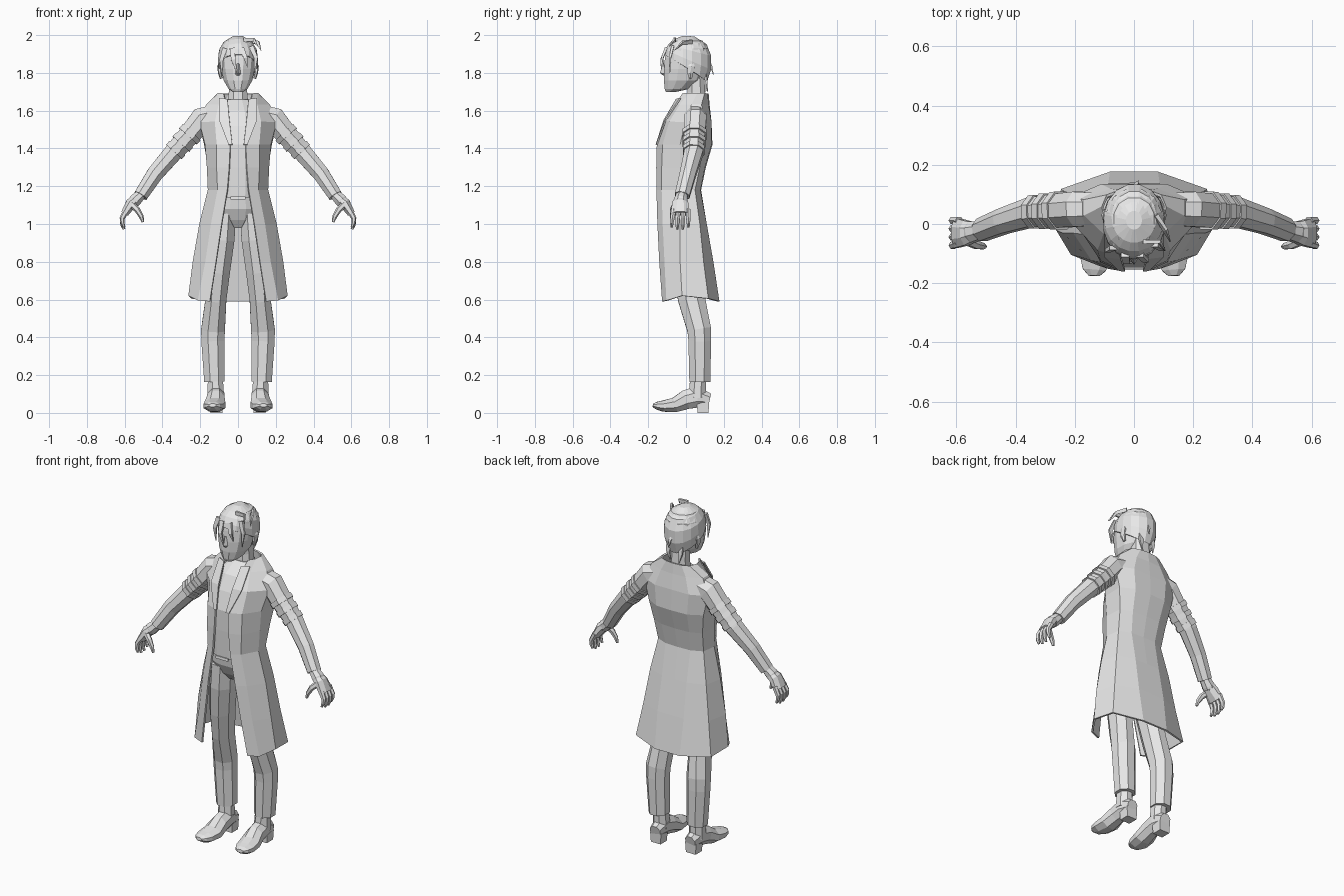
import bpy, bmesh, math
from mathutils import Vector

grey = bpy.data.materials.new("plain_grey")
grey.diffuse_color = (0.8, 0.8, 0.8, 1)


def loft(name, rings, closed=True, caps=True, mirror=False, thick=0):
    """Skin a list of equal-length point rings."""
    bm = bmesh.new()
    vs = [[bm.verts.new(p) for p in r] for r in rings]
    n = len(rings[0])
    for a, b in zip(vs, vs[1:]):
        for i in range(n if closed else n - 1):
            j = (i + 1) % n
            bm.faces.new((a[i], a[j], b[j], b[i]))
    if closed and caps:
        bm.faces.new(vs[0])
        bm.faces.new(vs[-1])
    bmesh.ops.recalc_face_normals(bm, faces=bm.faces)
    me = bpy.data.meshes.new(name)
    bm.to_mesh(me)
    bm.free()
    me.materials.append(grey)
    ob = bpy.data.objects.new(name, me)
    bpy.context.collection.objects.link(ob)
    if mirror:
        m = ob.modifiers.new("mirror", 'MIRROR')
        m.merge_threshold = 0.002
    if thick:
        s = ob.modifiers.new("thickness", 'SOLIDIFY')
        s.thickness = thick
        s.offset = 0
    return ob


def tube(name, path, sides=8, axis=(0, 1, 0), mirror=False):
    """Path rows are x, y, z, radius along axis, radius across it."""
    pts = [Vector(p[:3]) for p in path]
    rings = []
    for i, p in enumerate(path):
        t = (pts[min(i + 1, len(pts) - 1)] - pts[max(i - 1, 0)]).normalized()
        v = t.cross(Vector(axis)).normalized()
        u = v.cross(t)
        ring = []
        for k in range(sides):
            a = 2 * math.pi * (k + 0.5) / sides
            ring.append(pts[i] + u * p[3] * math.cos(a) + v * p[4] * math.sin(a))
        rings.append(ring)
    return loft(name, rings, mirror=mirror)


def stack(name, rows, sides=12, power=0.85):
    """Horizontal rings from rows of z, half width, front y, back y."""
    rings = []
    for z, rx, yf, yb in rows:
        ring = []
        for k in range(sides):
            a = 2 * math.pi * (k + 0.5) / sides
            c, s = math.cos(a), math.sin(a)
            c, s = (math.copysign(abs(q) ** power, q) for q in (c, s))
            ring.append((rx * c, (yf + yb) / 2 + (yb - yf) / 2 * s, z))
        rings.append(ring)
    return loft(name, rings)


# long open coat: half outline from front edge round to the back seam
coat = [
    (1.69, [(.075, -.015), (.10, .02), (.105, .06), (.09, .095), (.05, .11), (0, .115)]),
    (1.63, [(.06, -.055), (.10, -.03), (.165, .03), (.165, .08), (.08, .115), (0, .12)]),
    (1.54, [(.05, -.105), (.12, -.085), (.20, .0), (.205, .09), (.11, .13), (0, .13)]),
    (1.42, [(.04, -.15), (.11, -.12), (.17, -.03), (.175, .09), (.10, .13), (0, .135)]),
    (1.30, [(.045, -.153), (.11, -.125), (.16, -.03), (.155, .07), (.09, .095), (0, .10)]),
    (1.18, [(.055, -.152), (.105, -.125), (.155, -.035), (.145, .045), (.08, .072), (0, .075)]),
    (1.00, [(.085, -.147), (.14, -.12), (.20, -.03), (.18, .07), (.08, .105), (0, .105)]),
    (.80, [(.115, -.137), (.17, -.11), (.235, -.03), (.21, .09), (.085, .14), (0, .14)]),
    (.59, [(.148, -.122), (.21, -.10), (.258, -.02), (.243, .115), (.08, .172), (0, .172)]),
]
hem = [0, .005, .03, .015, 0, 0]
loft("coat", [[(x, y, z + (hem[i] if z < .6 else 0)) for i, (x, y) in enumerate(r)]
              for z, r in coat], closed=False, mirror=True, thick=.01)
# folded lapels
loft("lapel", [[(.055, -.05, 1.66), (.10, -.03, 1.665)],
               [(.045, -.115, 1.55), (.10, -.108, 1.55)],
               [(.03, -.157, 1.42), (.05, -.155, 1.42)]],
     closed=False, mirror=True, thick=.008)

# shirt and neck
stack("shirt", [(1.66, .065, .0, .10), (1.60, .11, -.07, .10), (1.52, .14, -.115, .11),
                (1.42, .14, -.15, .11), (1.30, .13, -.15, .08), (1.14, .12, -.145, .055)])
stack("neck", [(1.62, .06, .0, .11), (1.70, .052, .005, .105), (1.78, .05, .0, .10)], 8)
# belt tab on the shirt front
loft("belt_tab", [[(-.04, -.148, 1.145), (.04, -.148, 1.145)],
                  [(-.04, -.15, 1.13), (.04, -.15, 1.13)]], closed=False, thick=.008)

# trousers
stack("trouser_waist", [(1.16, .118, -.13, .055), (1.08, .135, -.12, .07),
                        (1.02, .11, -.09, .07), (.98, .05, -.06, .05)])
tube("trouser_leg", [(.075, -.02, 1.06, .085, .07), (.085, -.015, .92, .088, .072),
                     (.105, .005, .75, .083, .068), (.117, .03, .60, .077, .06),
                     (.132, .07, .44, .068, .068), (.133, .073, .38, .065, .066),
                     (.125, .073, .165, .06, .058)], mirror=True)

# shoes: upper, ankle and heel block
tube("shoe", [(.115, .125, .07, .035, .035), (.117, .06, .085, .048, .062),
              (.118, .0, .07, .05, .055), (.122, -.06, .042, .06, .042),
              (.13, -.12, .036, .056, .032), (.134, -.155, .038, .042, .022),
              (.135, -.175, .04, .02, .01)], axis=(1, 0, 0), mirror=True)
tube("ankle", [(.118, .06, .08, .05, .048), (.12, .065, .20, .045, .042)], mirror=True)
tube("heel", [(.115, .09, 0, .042, .045), (.115, .09, .06, .045, .05)], 4, mirror=True)

# sleeves with arm straps and cuffs
tube("sleeve", [(.13, .05, 1.57, .06, .065), (.19, .05, 1.555, .064, .07),
                (.25, .045, 1.48, .062, .063), (.345, .04, 1.376, .053, .053),
                (.44, .01, 1.265, .046, .047), (.515, -.02, 1.15, .042, .04)], mirror=True)
d = Vector((.67, -.03, -.74)) * .014
for i in range(3):
    c = Vector((.255, .045, 1.475)).lerp(Vector((.33, .041, 1.392)), i / 2)
    r = .069 - .004 * i
    tube(f"arm_strap_{i + 1}", [(*(c - d), r, r), (*(c + d), r, r)], mirror=True)
tube("glove_cuff", [(.515, -.02, 1.155, .032, .03), (.545, -.027, 1.125, .038, .036),
                    (.555, -.029, 1.11, .036, .032)], mirror=True)

# hands
tube("palm", [(.53, -.024, 1.14, .03, .025), (.565, -.03, 1.11, .045, .032),
              (.60, -.03, 1.055, .055, .022)], mirror=True)
for i, y in enumerate((-.072, -.044, -.016, .012)):
    e = .012 if i in (0, 3) else 0
    tube(f"finger_{i + 1}", [(.59, y * .9, 1.075, .014, .016), (.613, y, 1.03, .013, .014),
                             (.612, y * 1.05, .995 + e, .011, .011),
                             (.603, y * 1.05, .972 + e, .007, .007)], 6, mirror=True)
tube("thumb", [(.565, -.055, 1.105, .018, .018), (.533, -.07, 1.075, .016, .016),
               (.512, -.075, 1.04, .012, .013), (.503, -.076, 1.01, .007, .007)], 6, mirror=True)

# head
stack("head", [(1.70, .03, -.108, -.05), (1.715, .052, -.115, .02), (1.76, .078, -.12, .08),
               (1.82, .092, -.12, .105), (1.88, .098, -.115, .12), (1.93, .096, -.105, .12),
               (1.97, .07, -.07, .09), (1.985, .03, -.02, .04)], 12, .9)
loft("nose", [[(-.006, -.118, 1.85), (.006, -.118, 1.85), (0, -.122, 1.85)],
              [(-.016, -.115, 1.795), (.016, -.115, 1.795), (0, -.138, 1.80)],
              [(-.008, -.115, 1.785), (.008, -.115, 1.785), (0, -.12, 1.785)]])
tube("ear", [(.088, .025, 1.77, .008, .008), (.096, .022, 1.80, .018, .01),
             (.10, .03, 1.835, .022, .01), (.096, .03, 1.85, .012, .008)], 6, mirror=True)

# hair cap: lower edge drops from the forehead to the nape
rings = []
for h in (.05, .3, .55, .8, 1.0):
    ring = []
    for k in range(16):
        a = 2 * math.pi * (k + .5) / 16
        back = (1 - math.cos(a)) / 2          # 0 at the forehead, 1 at the nape
        low = 1.90 - .15 * back
        z = 1.997 - (1.997 - low) * h ** 1.4
        w = min(1, math.sqrt(max(0, 1 - ((z - 1.885) / .113) ** 2))) if z > 1.885 else 1
        if z < 1.82:
            w *= 1 - (1.82 - z) * 2.6
        ring.append((.107 * w * math.sin(a), .008 - .128 * w * math.cos(a), z))
    rings.append(ring)
loft("hair", rings)
# loose locks: start, middle, tip, width
locks = [((-.03, -.105, 1.93), (-.025, -.13, 1.87), (-.005, -.13, 1.80), .02),
         ((.02, -.105, 1.93), (.04, -.125, 1.88), (.05, -.115, 1.83), .018),
         ((-.07, -.08, 1.93), (-.088, -.09, 1.87), (-.085, -.085, 1.79), .018),
         ((.07, -.07, 1.94), (.095, -.085, 1.88), (.088, -.085, 1.80), .018),
         ((.075, .03, 1.965), (.105, -.02, 1.96), (.122, -.06, 1.92), .016),
         ((.03, -.06, 1.975), (.085, -.06, 1.975), (.105, -.09, 1.94), .016),
         ((-.04, .10, 1.80), (-.04, .108, 1.75), (-.035, .115, 1.70), .02),
         ((.04, .10, 1.80), (.04, .108, 1.75), (.03, .105, 1.70), .02),
         ((.0, .12, 1.86), (.01, .135, 1.83), (.015, .145, 1.79), .012)]
for i, (a, b, c, w) in enumerate(locks):
    tube(f"hair_lock_{i + 1}", [(*a, .01, w), (*b, .008, w * .8), (*c, .002, .002)], 4)
